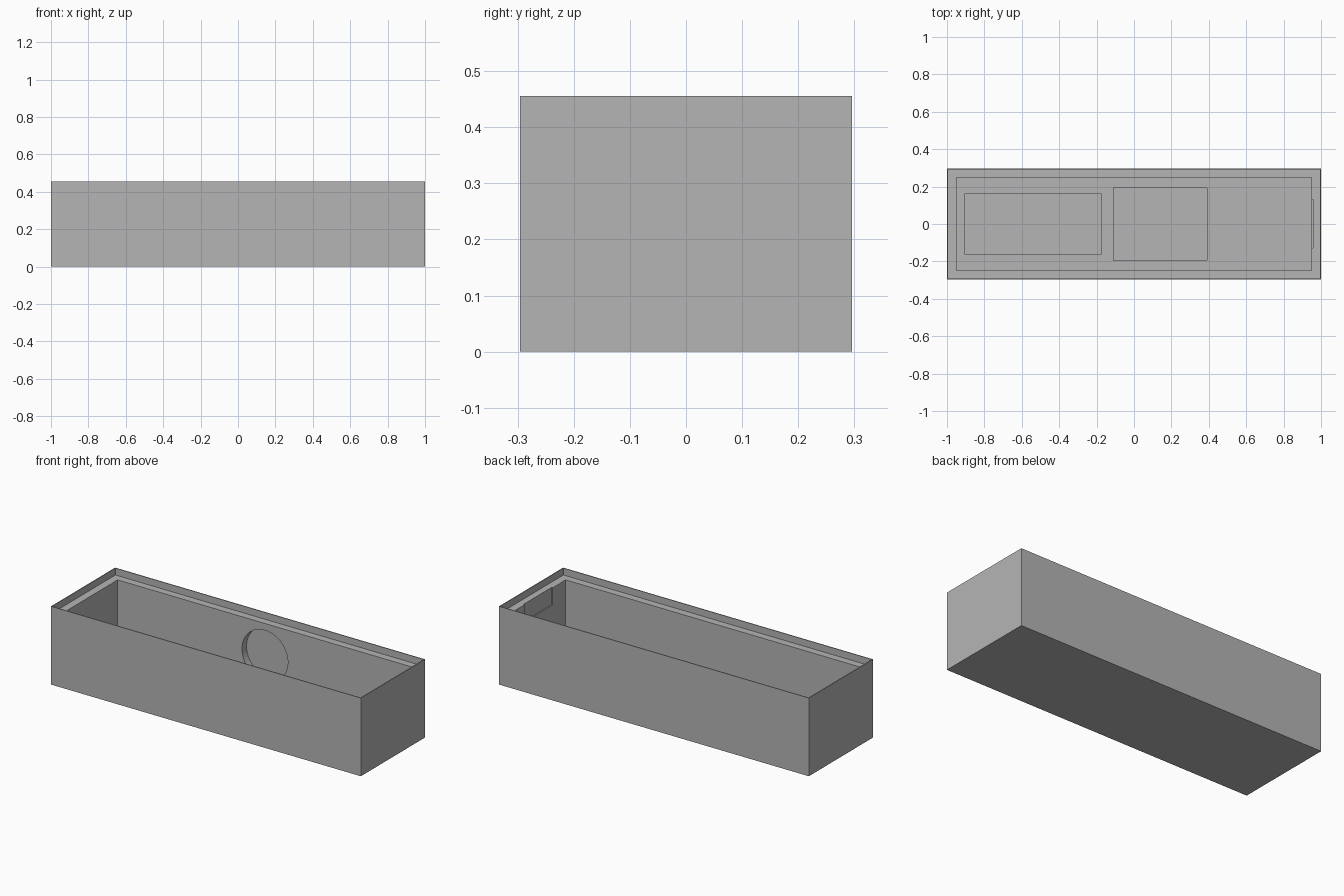
import bpy
import bmesh
from math import pi
from mathutils import Matrix, Vector

if "Cube" in bpy.data.objects:
    bpy.data.objects.remove(bpy.data.objects["Cube"], do_unlink=True)

# Overall sizes
HX, HY, H = 1.0, 0.296, 0.456
CX, CY = 0.95, 0.248
LIP = 0.005
LEDGE_Z = H - 0.04
FLOOR_Z = 0.05

grey = bpy.data.materials.new("mid_grey")
grey.use_nodes = True
colour = (0.46, 0.46, 0.46, 1)
grey.diffuse_color = colour
grey.node_tree.nodes["Principled BSDF"].inputs["Base Color"].default_value = colour


def finish(bm, name):
    mesh = bpy.data.meshes.new(name)
    bm.to_mesh(mesh)
    bm.free()
    mesh.materials.append(grey)
    obj = bpy.data.objects.new(name, mesh)
    bpy.context.collection.objects.link(obj)
    return obj


def block(name, low, high, corner=0):
    """Box between two corners, with optional rounded upright edges."""
    low, high = Vector(low), Vector(high)
    bm = bmesh.new()
    bmesh.ops.create_cube(bm, size=1, matrix=Matrix.Translation((low + high) / 2)
                          @ Matrix.Diagonal((*(high - low), 1)))
    if corner:
        upright = [e for e in bm.edges
                   if abs(e.verts[0].co.z - e.verts[1].co.z) > 1e-4]
        bmesh.ops.bevel(bm, geom=upright, offset=corner, segments=3,
                        profile=0.5, affect='EDGES')
    return finish(bm, name)


def disc(name, centre, radius, depth):
    """Cylinder lying along y."""
    bm = bmesh.new()
    bmesh.ops.create_cone(bm, cap_ends=True, segments=64, radius1=radius,
                          radius2=radius, depth=depth,
                          matrix=Matrix.Translation(centre) @ Matrix.Rotation(pi / 2, 4, 'X'))
    return finish(bm, name)


# Solid outer body
case = block("open_case", (-HX, -HY, 0), (HX, HY, H))

cutters = [
    # Main cavity
    block("cavity", (-CX, -CY, FLOOR_Z), (CX, CY, H + 0.1)),
    # Lid seat behind the thin lip
    block("lid_seat", (LIP - HX, LIP - HY, LEDGE_Z), (HX - LIP, HY - LIP, H + 0.2)),
    # Floor pockets
    block("long_pocket", (-0.905, -0.163, 0.01), (-0.175, 0.163, 0.15), 0.006),
    block("square_pocket", (-0.11, -0.196, 0.01), (0.39, 0.196, 0.15), 0.006),
    # Shallow slot in the end wall
    block("end_slot", (0.9, -0.127, 0.316), (0.957, 0.13, H + 0.05)),
    # Round recess in the back wall
    disc("round_recess", (0, CY - 0.01, H / 2), 0.148, 0.1),
]

for cutter in cutters:
    # Keep the round recess blind
    if cutter.name.startswith("round"):
        cutter.location.y = (CY + 0.042) - (CY - 0.01 + 0.05)
    cutter.hide_render = True
    bpy.context.view_layer.update()
    cut = case.modifiers.new(cutter.name, 'BOOLEAN')
    cut.operation = 'DIFFERENCE'
    cut.solver = 'EXACT'
    cut.object = cutter

# Bake the cuts and drop the helpers
bpy.context.view_layer.update()
evaluated = case.evaluated_get(bpy.context.evaluated_depsgraph_get())
final = bpy.data.meshes.new_from_object(evaluated)
case.modifiers.clear()
case.data = final
for cutter in cutters:
    bpy.data.objects.remove(cutter, do_unlink=True)

case.data.materials.clear()
case.data.materials.append(grey)

# Smooth only the round recess and pocket corners
bpy.ops.object.select_all(action='DESELECT')
case.select_set(True)
bpy.context.view_layer.objects.active = case
bpy.ops.object.shade_smooth_by_angle(angle=pi / 6)
